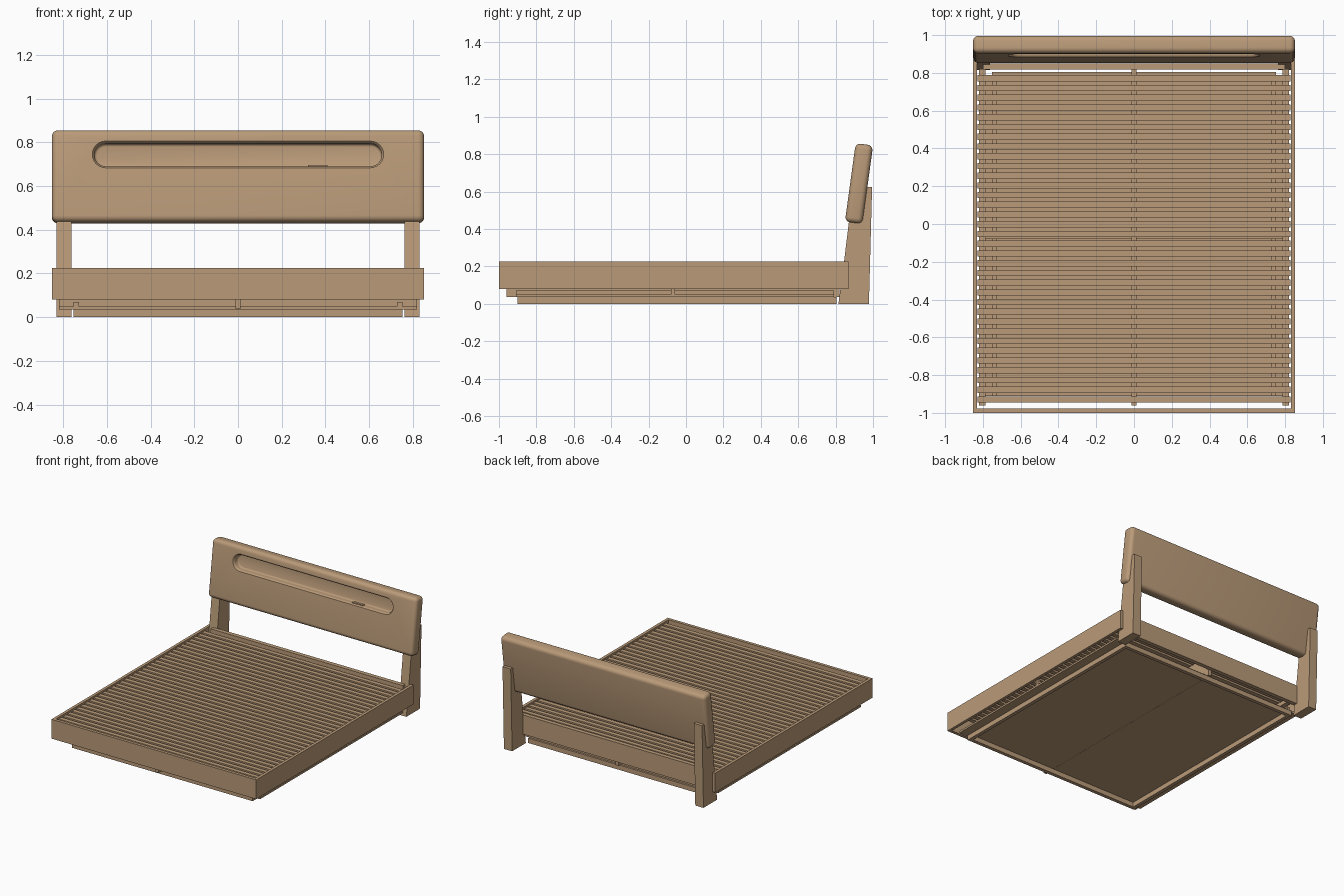
import bpy, bmesh, math
from mathutils import Matrix

cube = bpy.data.objects.get("Cube")
if cube:
    bpy.data.objects.remove(cube, do_unlink=True)

# Single wood colour
wood = bpy.data.materials.new("light oak wood")
wood.use_nodes = True
colour = (0.49, 0.325, 0.19, 1)
wood.diffuse_color = colour
wood.node_tree.nodes["Principled BSDF"].inputs["Base Color"].default_value = colour


def finish(name, bm):
    bmesh.ops.recalc_face_normals(bm, faces=bm.faces)
    mesh = bpy.data.meshes.new(name)
    bm.to_mesh(mesh)
    bm.free()
    mesh.materials.append(wood)
    obj = bpy.data.objects.new(name, mesh)
    bpy.context.collection.objects.link(obj)
    return obj


def add_box(bm, x, y, z):
    size = [b - a for a, b in (x, y, z)]
    mid = [(a + b) / 2 for a, b in (x, y, z)]
    mat = Matrix.Translation(mid) @ Matrix.Diagonal((*size, 1))
    bmesh.ops.create_cube(bm, size=1, matrix=mat)


def boxes(name, *parts):
    bm = bmesh.new()
    for part in parts:
        add_box(bm, *part)
    return finish(name, bm)


def mirrored(x, y, z):
    return (x, y, z), ((-x[1], -x[0]), y, z)


# Outer bed frame
RAIL_Z = (0.08, 0.225)
boxes("side_rails", *mirrored((0.83, 0.852), (-1, 0.87), RAIL_Z))
boxes("front_rail", ((-0.83, 0.83), (-1, -0.977), RAIL_Z))
boxes("back_rail", ((-0.80, 0.80), (0.818, 0.85), RAIL_Z))

# Slats and the ledges and beams that carry them
PITCH = 0.0515
boxes("slats", *[((-0.828, 0.828), (-0.945 + i * PITCH, -0.912 + i * PITCH), (0.19, 0.213))
                 for i in range(34)])
boxes("slat_ledges", *mirrored((0.785, 0.82), (-0.96, 0.82), (0.16, 0.19)))
boxes("centre_beam", ((-0.0125, 0.0125), (-0.96, 0.82), (0.037, 0.19)))
boxes("cross_beam", ((-0.82, 0.82), (-0.08, -0.06), (0.05, 0.08)))
boxes("cross_beam_posts", *mirrored((0.80, 0.82), (-0.08, -0.06), (0.05, 0.16)))
boxes("inner_joists", *mirrored((0.727, 0.752), (-0.91, 0.79), (0.05, 0.07)))

# Base: two floor panels on a plinth ring
boxes("base_panels", *mirrored((0.001, 0.82), (-0.91, 0.79), (0.036, 0.05)))
boxes("plinth_sides", *mirrored((0.725, 0.752), (-0.9, 0.805), (0, 0.036)))
boxes("plinth_ends", *[((-0.725, 0.725), y, (0, 0.036))
                       for y in ((-0.9, -0.873), (0.778, 0.805))])


# Tapered back legs from a side profile
def leg(name, x0, x1):
    bm = bmesh.new()
    profile = [(0.815, 0), (0.978, 0), (0.995, 0.625), (0.915, 0.625), (0.87, 0.43), (0.845, 0.225)]
    face = bm.faces.new([bm.verts.new((x0, y, z)) for y, z in profile])
    ext = bmesh.ops.extrude_face_region(bm, geom=[face])
    verts = [v for v in ext["geom"] if isinstance(v, bmesh.types.BMVert)]
    bmesh.ops.translate(bm, vec=(x1 - x0, 0, 0), verts=verts)
    return finish(name, bm)


leg("left_back_leg", 0.762, 0.83)
leg("right_back_leg", -0.83, -0.762)

# Leaning headboard with rounded edges
lean = Matrix.Translation((0, 0.925, 0.6425)) @ Matrix.Rotation(-math.atan2(0.058, 0.425), 4, "X")
bm = bmesh.new()
add_box(bm, (-0.852, 0.852), (-0.047, 0.047), (-0.212, 0.212))
bmesh.ops.bevel(bm, geom=bm.edges[:], offset=0.028, segments=5, profile=0.5, affect="EDGES")
bm.transform(lean)
headboard = finish("headboard", bm)


# Long stadium-shaped recess with a rounded floor
def stadium(bm, radius, depth, steps=12):
    ring = []
    for side in (1, -1):
        for i in range(steps + 1):
            a = -math.pi / 2 + math.pi * i / steps
            ring.append(bm.verts.new((side * (0.605 + radius * math.cos(a)),
                                      -0.047 + depth,
                                      0.097 + side * radius * math.sin(a))))
    return ring


bm = bmesh.new()
levels = [(0.062, -0.03), (0.062, 0.0), (0.056, 0.006), (0.053, 0.015), (0.053, 0.035)]
levels += [(0.041 + 0.012 * math.cos(a), 0.035 + 0.012 * math.sin(a))
           for a in (math.pi / 6, math.pi / 3, math.pi / 2)]
rings = [stadium(bm, r, d) for r, d in levels]
for a, b in zip(rings, rings[1:]):
    for i in range(len(a)):
        j = (i + 1) % len(a)
        bm.faces.new((a[i], a[j], b[j], b[i]))
bm.faces.new(rings[0])
bm.faces.new(rings[-1])
bm.transform(lean)
cutter = finish("recess_cutter", bm)
cutter.hide_render = True

bpy.context.view_layer.objects.active = headboard
cut = headboard.modifiers.new("recess", "BOOLEAN")
cut.object = cutter
cut.operation = "DIFFERENCE"
cut.solver = "EXACT"
bpy.ops.object.modifier_apply(modifier=cut.name)
bpy.data.objects.remove(cutter, do_unlink=True)
bpy.ops.object.select_all(action="DESELECT")
headboard.select_set(True)
bpy.ops.object.shade_smooth_by_angle(angle=math.radians(35))

# Small raised pad on the recess floor
bm = bmesh.new()
add_box(bm, (0.32, 0.41), (-0.035, -0.01), (0.04, 0.049))
bm.transform(lean)
finish("recess_pad", bm)
